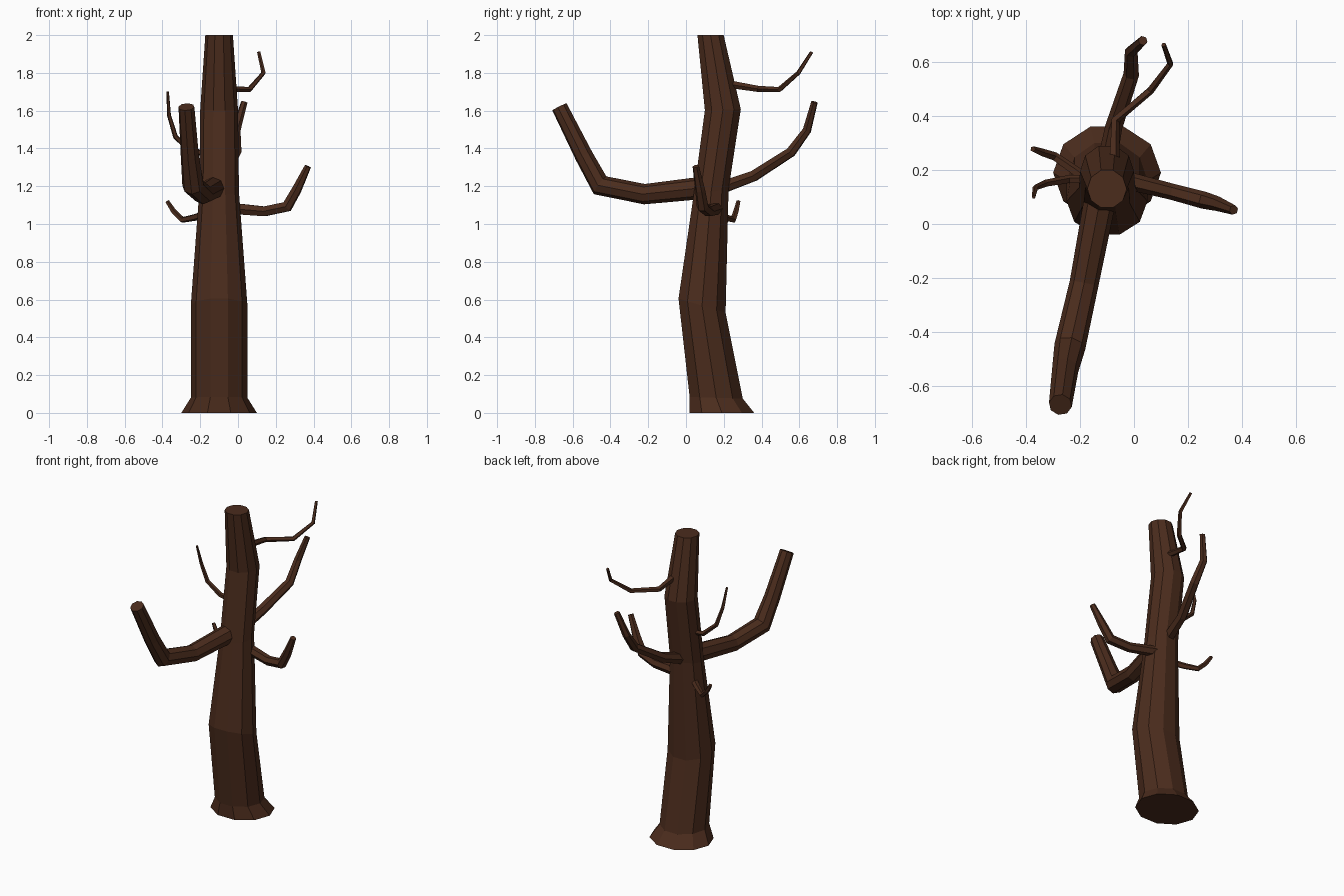
import bpy, bmesh, math
from mathutils import Vector

bark = bpy.data.materials.new("bark")
bark.diffuse_color = (0.07, 0.025, 0.012, 1)


def skin(name, rings):
    """Join equal-length rings of points into a capped, flat-shaded tube."""
    bm = bmesh.new()
    loops = [[bm.verts.new(p) for p in ring] for ring in rings]
    n = len(loops[0])
    for a, b in zip(loops, loops[1:]):
        for i in range(n):
            j = (i + 1) % n
            bm.faces.new((a[i], a[j], b[j], b[i]))
    bm.faces.new(loops[0][::-1])
    bm.faces.new(loops[-1])
    bmesh.ops.recalc_face_normals(bm, faces=bm.faces)
    me = bpy.data.meshes.new(name)
    bm.to_mesh(me)
    bm.free()
    me.materials.append(bark)
    ob = bpy.data.objects.new(name, me)
    bpy.context.collection.objects.link(ob)
    return ob


def branch(name, sides, nodes):
    """Tapered tube along nodes of (x, y, z, radius)."""
    pts = [Vector(p[:3]) for p in nodes]
    rings, u = [], None
    for k, c in enumerate(pts):
        d_in = (c - pts[max(k - 1, 0)]).normalized()
        d_out = (pts[min(k + 1, len(pts) - 1)] - c).normalized()
        t = (d_in + d_out).normalized()
        if u is None:
            u = t.cross(Vector((0, 0, 1)))
        u = (u - t * u.dot(t)).normalized()
        v = t.cross(u)
        rings.append([c + nodes[k][3] * (u * math.cos(a) + v * math.sin(a))
                      for a in (2 * math.pi * i / sides for i in range(sides))])
    return skin(name, rings)


# Trunk: ten-sided, flared foot; (centre y, z, x radius, y radius, tilt)
trunk = []
for cy, z, rx, ry, tilt in [(0.19, 0.0, 0.20, 0.18, 0),
                            (0.16, 0.08, 0.15, 0.148, -0.03),
                            (0.085, 0.568, 0.15, 0.131, -0.3),
                            (0.133, 1.17, 0.105, 0.097, 0.15),
                            (0.195, 1.605, 0.10, 0.10, 0.03),
                            (0.13, 2.0, 0.073, 0.073, 0)]:
    ring = []
    for i in range(10):
        a = math.radians(36 * i)
        dy = ry * math.sin(a)
        ring.append((-0.1 + rx * math.cos(a), cy + dy, z + tilt * dy))
    trunk.append(ring)
skin("trunk", trunk)

# Thick limbs
branch("front_limb", 8, [(-0.12, 0.12, 1.195, 0.06), (-0.185, -0.22, 1.158, 0.054),
                         (-0.238, -0.455, 1.205, 0.058), (-0.255, -0.54, 1.36, 0.049),
                         (-0.273, -0.67, 1.62, 0.043)])
branch("right_limb", 6, [(-0.06, 0.17, 1.085, 0.034), (0.14, 0.12, 1.067, 0.030),
                         (0.26, 0.088, 1.092, 0.032), (0.31, 0.075, 1.18, 0.027),
                         (0.37, 0.052, 1.305, 0.018)])
branch("back_limb", 6, [(-0.11, 0.18, 1.19, 0.037), (-0.075, 0.36, 1.255, 0.032),
                        (-0.01, 0.555, 1.38, 0.029), (-0.01, 0.64, 1.495, 0.024),
                        (0.033, 0.68, 1.645, 0.018)])

# Thin twigs
branch("upper_back_twig", 5, [(-0.075, 0.2, 1.745, 0.022), (-0.07, 0.385, 1.715, 0.017),
                              (0.06, 0.495, 1.712, 0.015), (0.135, 0.595, 1.80, 0.012),
                              (0.11, 0.665, 1.91, 0.009)])
branch("upper_left_twig", 5, [(-0.13, 0.165, 1.37, 0.019), (-0.245, 0.165, 1.385, 0.016),
                              (-0.33, 0.15, 1.46, 0.014), (-0.365, 0.135, 1.575, 0.011),
                              (-0.372, 0.10, 1.70, 0.007)])
branch("lower_left_twig", 5, [(-0.14, 0.14, 1.065, 0.022), (-0.23, 0.205, 1.035, 0.019),
                              (-0.295, 0.25, 1.022, 0.017), (-0.34, 0.265, 1.065, 0.015),
                              (-0.375, 0.278, 1.12, 0.011)])
